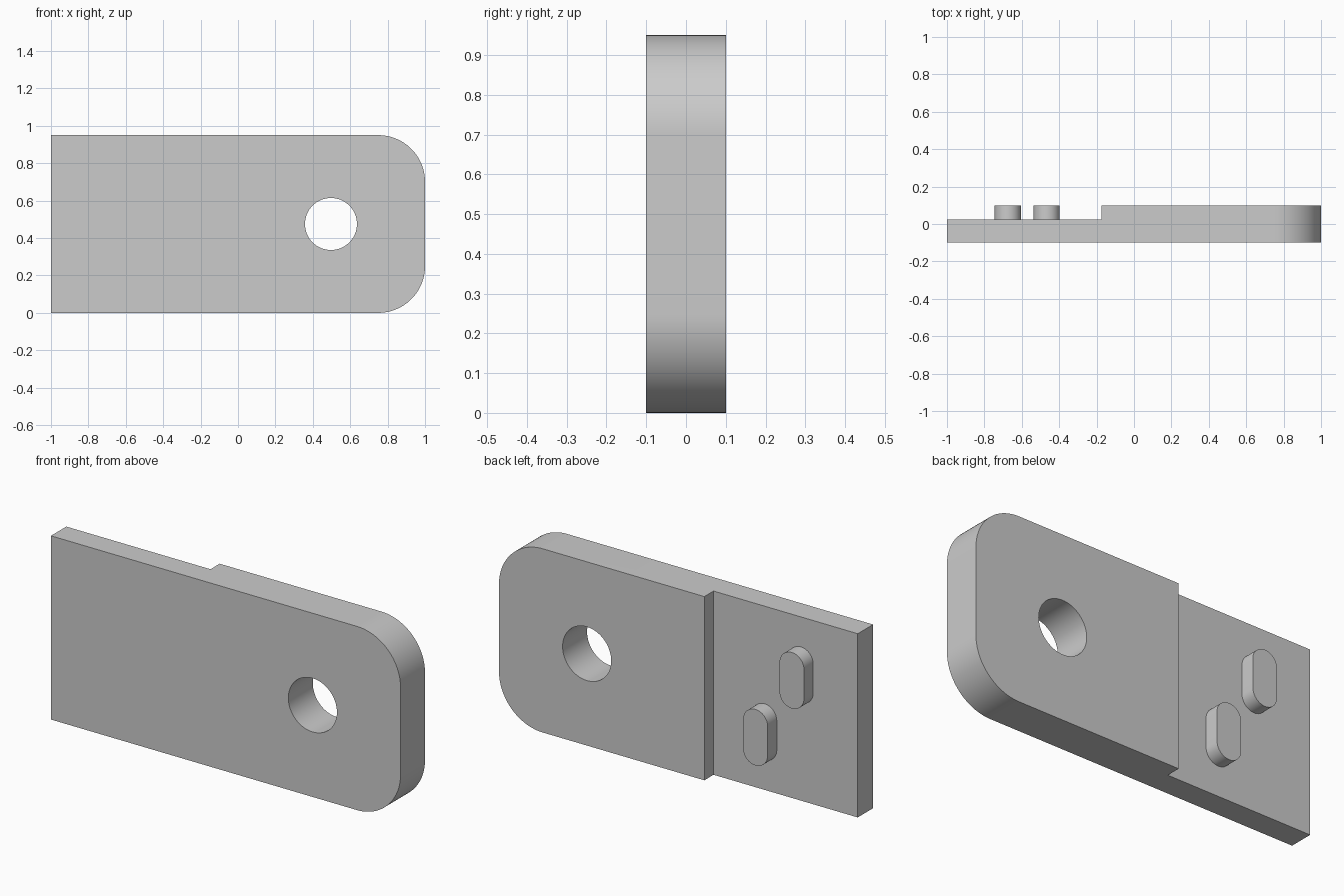
import bpy
import bmesh
from math import sin, cos, pi, radians

cube = bpy.data.objects.get("Cube")
if cube:
    bpy.data.objects.remove(cube, do_unlink=True)

HEIGHT, FRONT, BACK, LEDGE = 0.95, -0.1, 0.1, 0.025
MID = HEIGHT / 2

# Single grey material
grey = bpy.data.materials.new("light_grey")
grey.use_nodes = True
colour = (0.6, 0.6, 0.6, 1)
grey.diffuse_color = colour
grey.node_tree.nodes["Principled BSDF"].inputs["Base Color"].default_value = colour


def arc(cx, cz, r, start, end, steps):
    """Points along an arc in the xz plane, angles in degrees."""
    angles = [radians(start + (end - start) * i / steps) for i in range(steps + 1)]
    return [(cx + r * cos(a), cz + r * sin(a)) for a in angles]


def prism(name, outline, y0, y1):
    """Extrude an xz outline from y0 to y1."""
    bm = bmesh.new()
    face = bm.faces.new([bm.verts.new((x, y0, z)) for x, z in outline])
    result = bmesh.ops.extrude_face_region(bm, geom=[face])
    verts = [v for v in result["geom"] if isinstance(v, bmesh.types.BMVert)]
    bmesh.ops.translate(bm, verts=verts, vec=(0, y1 - y0, 0))
    bmesh.ops.recalc_face_normals(bm, faces=bm.faces)
    mesh = bpy.data.meshes.new(name)
    bm.to_mesh(mesh)
    bm.free()
    mesh.materials.append(grey)
    obj = bpy.data.objects.new(name, mesh)
    bpy.context.collection.objects.link(obj)
    return obj


def select(obj):
    bpy.ops.object.select_all(action="DESELECT")
    obj.select_set(True)
    bpy.context.view_layer.objects.active = obj


def cut(target, cutter):
    """Subtract the cutter from the target and discard it."""
    cutter.hide_render = True
    mod = target.modifiers.new("cut", "BOOLEAN")
    mod.operation, mod.solver, mod.object = "DIFFERENCE", "EXACT", cutter
    select(target)
    bpy.ops.object.modifier_apply(modifier=mod.name)
    bpy.data.objects.remove(cutter, do_unlink=True)


def smooth(obj):
    select(obj)
    bpy.ops.object.shade_smooth_by_angle(angle=radians(30))


# Plate with two rounded corners on its left end
R = 0.25
outline = [(-1, HEIGHT), (-1, 0)]
outline += arc(1 - R, R, R, -90, 0, 24)
outline += arc(1 - R, HEIGHT - R, R, 0, 90, 24)
plate = prism("plate", outline, FRONT, BACK)

# Thinned right end on the back
notch = [(-1.2, -0.2), (-0.175, -0.2), (-0.175, 1.2), (-1.2, 1.2)]
cut(plate, prism("notch_cutter", notch, LEDGE, BACK + 0.2))

# Round through hole
hole = arc(0.497, MID, 0.139, 0, 360, 64)[:-1]
cut(plate, prism("hole_cutter", hole, FRONT - 0.2, BACK + 0.2))
smooth(plate)

# Two upright slot-shaped pegs standing on the thinned end
PEG_R, PEG_HALF = 0.07, 0.075
for name, x, z in (("upper_peg", -0.675, MID + 0.175), ("lower_peg", -0.467, MID - 0.175)):
    slot = arc(x, z + PEG_HALF, PEG_R, 0, 180, 24)
    slot += arc(x, z - PEG_HALF, PEG_R, 180, 360, 24)
    smooth(prism(name, slot, LEDGE - 0.01, BACK))
